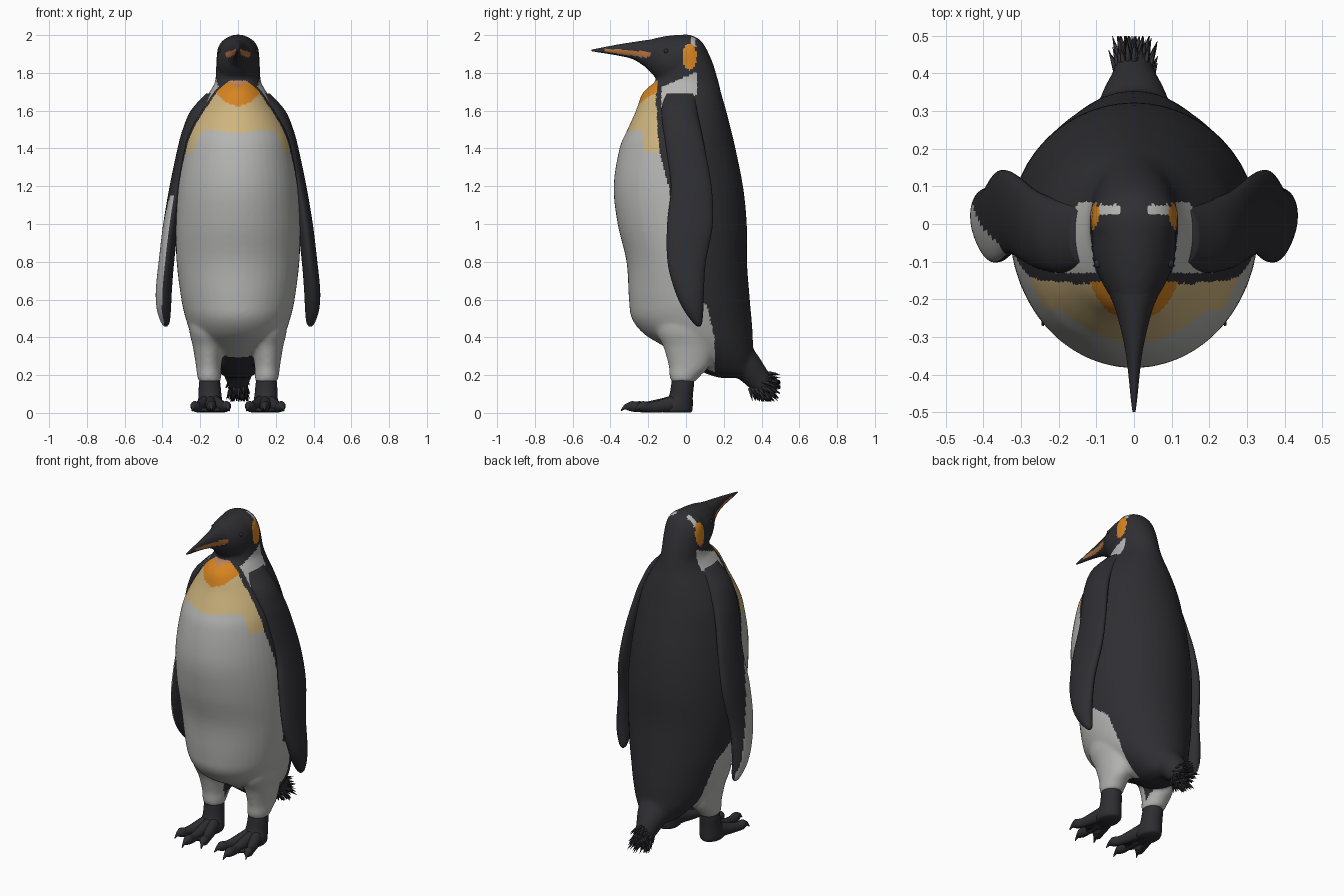
import bpy, bmesh, math, random
from mathutils import Vector

if "Cube" in bpy.data.objects:
    bpy.data.objects.remove(bpy.data.objects["Cube"])

random.seed(4)

# ---- materials
COLOURS = {
    "black_feather": (0.028, 0.028, 0.033), "pale_feather": (0.46, 0.46, 0.45),
    "cream": (0.62, 0.46, 0.21), "orange": (0.68, 0.23, 0.015),
    "throat_tan": (0.50, 0.22, 0.10), "bill_orange": (0.45, 0.17, 0.05),
    "foot_black": (0.027, 0.027, 0.031),
}
MATS, IDX = [], {}
for i, (name, c) in enumerate(COLOURS.items()):
    m = bpy.data.materials.new(name)
    m.diffuse_color = (*c, 1)
    m.use_nodes = True
    m.node_tree.nodes["Principled BSDF"].inputs["Base Color"].default_value = m.diffuse_color
    MATS.append(m)
    IDX[name] = i


# ---- helpers
def spline(rows, sub):
    """Catmull-Rom through rows of equal length."""
    out = []
    for i in range(len(rows) - 1):
        p0, p1 = rows[max(i - 1, 0)], rows[i]
        p2, p3 = rows[i + 1], rows[min(i + 2, len(rows) - 1)]
        for k in range(sub):
            t = k / sub
            out.append([0.5 * (2 * b + (c - a) * t + (2 * a - 5 * b + 4 * c - d) * t * t
                               + (3 * b - a - 3 * c + d) * t ** 3)
                        for a, b, c, d in zip(p0, p1, p2, p3)])
    return out + [list(rows[-1])]


def sweep(bm, rings, n=32):
    """Skin rings given as (centre, half axis u, half axis v), capped."""
    prev = None
    for k, (c, u, v) in enumerate(rings):
        ring = [bm.verts.new(c + u * math.cos(2 * math.pi * j / n) + v * math.sin(2 * math.pi * j / n))
                for j in range(n)]
        if prev:
            for j in range(n):
                bm.faces.new((prev[j], prev[(j + 1) % n], ring[(j + 1) % n], ring[j]))
        if k in (0, len(rings) - 1):
            bm.faces.new(ring)
        prev = ring


def stack(bm, rows, n=32, sub=5, side=1):
    """Horizontal ellipses: rows of (z, y_front, y_back, x_centre, half_width)."""
    sweep(bm, [(Vector((side * x, (f + b) / 2, z)), Vector((w, 0, 0)), Vector((0, (b - f) / 2, 0)))
               for z, f, b, x, w in spline(rows, sub)], n)


def along_y(bm, rows, n=32, sub=5):
    """Upright ellipses: rows of (y, z_top, z_bottom, half_width)."""
    sweep(bm, [(Vector((0, y, (t + b) / 2)), Vector((w, 0, 0)), Vector((0, 0, (t - b) / 2)))
               for y, t, b, w in spline(rows, sub)], n)


def tube(bm, rows, n=12, sub=4):
    """Flattened tube: rows of (x, y, z, half_width, half_height)."""
    pts = spline(rows, sub)
    axis = (Vector(pts[-1][:3]) - Vector(pts[0][:3])).normalized()
    u = axis.cross(Vector((0, 0, 1))).normalized()
    v = u.cross(axis)
    sweep(bm, [(Vector(p[:3]), u * p[3], v * p[4]) for p in pts], n)


def finish(name, bm, rule, remesh=None):
    bmesh.ops.recalc_face_normals(bm, faces=bm.faces)
    me = bpy.data.meshes.new(name)
    bm.to_mesh(me)
    bm.free()
    ob = bpy.data.objects.new(name, me)
    bpy.context.collection.objects.link(ob)
    if remesh:
        r = ob.modifiers.new("fuse", 'REMESH')
        r.mode, r.voxel_size = 'VOXEL', remesh
        s = ob.modifiers.new("soften", 'SMOOTH')
        s.factor, s.iterations = 0.5, 8
        dg = bpy.context.evaluated_depsgraph_get()
        me = bpy.data.meshes.new_from_object(ob.evaluated_get(dg))
        ob.modifiers.clear()
        ob.data = me
    me.materials.clear()
    for m in MATS:
        me.materials.append(m)
    for p in me.polygons:
        p.material_index = IDX[rule(p.center, p.normal)]
        p.use_smooth = True
    return ob


def lerp_table(tab, t):
    for (a, p), (b, q) in zip(tab, tab[1:]):
        if t <= b:
            return p + (q - p) * max(0, (t - a) / (b - a))
    return tab[-1][1]


# ---- body: torso, neck, head, thighs and tail root fused together
bm = bmesh.new()
TORSO = [(.185, .18, .34, .05), (.21, .10, .36, .10), (.25, .04, .36, .14), (.30, -.03, .36, .18),
         (.36, -.13, .355, .22), (.42, -.225, .353, .25), (.50, -.287, .347, .277), (.60, -.302, .338, .30),
         (.80, -.315, .323, .325), (1.0, -.362, .322, .33), (1.2, -.383, .302, .317), (1.4, -.352, .262, .288),
         (1.5, -.31, .238, .262), (1.6, -.265, .213, .213), (1.68, -.237, .19, .163), (1.72, -.205, .18, .138),
         (1.76, -.16, .17, .12), (1.85, -.125, .143, .115), (1.92, -.10, .112, .11), (1.96, -.08, .088, .092),
         (1.985, -.05, .06, .062), (2.003, -.02, .02, .02)]
stack(bm, [(z, f, b, 0, w) for z, f, b, w in TORSO], 48)
HEAD = [(-.24, 1.962, 1.855, .04), (-.21, 1.97, 1.825, .053), (-.16, 1.985, 1.775, .083),
        (-.1, 1.996, 1.74, .107), (-.02, 2.003, 1.74, .113), (.03, 1.99, 1.76, .10)]
along_y(bm, HEAD)
THIGH = [(.62, -.12, .10, .17, .09), (.45, -.16, .15, .16, .10), (.35, -.12, .15, .157, .082),
         (.25, -.092, .125, .155, .068), (.20, -.088, .08, .153, .064), (.165, -.08, .05, .15, .058)]
for s in (1, -1):
    stack(bm, THIGH, side=s)
tube(bm, [(0, .22, .34, .12, .11), (0, .33, .24, .09, .08), (0, .39, .17, .06, .065), (0, .43, .13, .05, .05)], 24)

EDGE = [(0, .15), (.4, .15), (.57, .11), (.66, 0), (.9, -.05), (1.2, -.09), (1.38, -.14), (1.65, -.16), (1.76, -.15)]
CREAM_EDGE = [(0, 1.48), (.17, 1.50), (.20, 1.48), (.24, 1.38), (.4, 1.36)]


def body_rule(c, n):
    x, y, z = abs(c.x), c.y, c.z
    if z > 1.76 and x > .04:                       # ear patch and streak above it
        if ((y - .018) / .038) ** 2 + ((z - 1.885) / .07) ** 2 < 1 and x > .07:
            return "orange"
        if .025 < y < .052 and z > 1.94:
            return "pale_feather"
    if x > .07 and -.13 < y < .06:                 # pale neck side
        low = 1.57 if y < -.075 else 1.68
        if low < z < 1.77 + .42 * y + .01:
            return "pale_feather"
    if z > 1.76 or y > lerp_table(EDGE, z):
        return "black_feather"
    if z < .33 and x < .09 and y > -.02:           # under the rump
        return "black_feather"
    if z > 1.725 + x * .4:
        return "throat_tan"
    if z > 1.625 + 5.0 * x * x:
        return "orange"
    return "cream" if z > lerp_table(CREAM_EDGE, x) else "pale_feather"


finish("body", bm, body_rule, remesh=.0105)

# ---- bill with coloured side plates
bm = bmesh.new()
along_y(bm, [(-.5, 1.923, 1.915, .004), (-.46, 1.931, 1.908, .009), (-.42, 1.939, 1.902, .013),
             (-.35, 1.952, 1.89, .021), (-.28, 1.963, 1.872, .035), (-.22, 1.972, 1.835, .052),
             (-.17, 1.978, 1.80, .074)], 40, 8)


def bill_rule(c, n):
    t = (c.y + .43) / .25
    mid = 1.921 - .028 * t
    return "bill_orange" if 0 < t < 1 and abs(c.z - mid) < .007 + .012 * t * (1.6 - t) else "black_feather"


finish("bill", bm, bill_rule)

# ---- eyes
for s in (1, -1):
    bm = bmesh.new()
    bmesh.ops.create_uvsphere(bm, u_segments=12, v_segments=8, radius=.012)
    bmesh.ops.translate(bm, verts=bm.verts, vec=(s * .094, -.105, 1.915))
    finish("eye", bm, lambda c, n: "foot_black")

# ---- flippers: rows of (z, x_outer, x_inner, y_front, y_back)
FLIPPER = [(1.69, .17, .08, -.11, .05), (1.6, .25, .13, -.13, .06), (1.5, .293, .20, -.12, .08),
           (1.4, .32, .24, -.105, .10), (1.2, .362, .285, -.08, .135), (1.0, .396, .315, -.10, .142),
           (.8, .42, .338, -.098, .105), (.65, .435, .35, -.06, .095), (.55, .43, .355, -.015, .092),
           (.48, .408, .362, .035, .086), (.458, .39, .375, .058, .076)]
for s in (1, -1):
    bm = bmesh.new()
    stack(bm, [(z, f, b, (o + i) / 2, (o - i) / 2) for z, o, i, f, b in FLIPPER], 40, 8, s)

    def flipper_rule(c, n):
        pale = c.x < 0 and n.x < -.3 and c.z < 1.15 and c.y < .09 - (c.z - .5) * .22
        return "pale_feather" if pale else "black_feather"

    finish("flipper", bm, flipper_rule)

# ---- feet: shank, three clawed toes and webs
for s in (1, -1):
    bm = bmesh.new()
    stack(bm, [(.20, -.072, .04, .15, .05), (.15, -.078, .042, .15, .057), (.09, -.09, .036, .148, .061),
               (.05, -.12, .036, .147, .066), (.015, -.13, .034, .147, .064), (.003, -.12, .025, .147, .055)], 28, 4, s)
    for tx, ty in ((.243, -.27), (.14, -.345), (.045, -.295)):
        bx, by = .147 + (tx - .147) * .25, -.06

        def at(t, z, w, h):
            return (s * (bx + (tx - bx) * t), by + (ty - by) * t, z, w, h)

        tube(bm, [at(0, .05, .035, .045), at(.35, .036, .03, .034), at(.6, .03, .024, .028),
                  at(.78, .034, .026, .029), at(.87, .032, .017, .02), at(.93, .03, .009, .012),
                  at(1, .012, .003, .004)], 14)
    web = [(.10, -.05), (.195, -.05), (.212, -.19), (.18, -.20), (.142, -.24), (.108, -.205), (.073, -.205)]
    lower = [bm.verts.new((s * x, y, .008)) for x, y in web]
    upper = [bm.verts.new((s * x, y, .026)) for x, y in web]
    bm.faces.new(lower)
    bm.faces.new(upper)
    for j in range(len(web)):
        k = (j + 1) % len(web)
        bm.faces.new((lower[j], lower[k], upper[k], upper[j]))
    for v in bm.verts:
        v.co.z = max(v.co.z, 0)
    ob = finish("foot", bm, lambda c, n: "foot_black")

# ---- tail tuft: many small spikes
bm = bmesh.new()
for i in range(170):
    a, r, d = random.uniform(0, 2 * math.pi), math.sqrt(random.random()), random.uniform(-.03, .03)
    base = Vector((.045 * r * math.cos(a), .40 + d + .042 * r * math.sin(a), .15 - d + .042 * r * math.sin(a)))
    way = Vector((.35 * r * math.cos(a), .75 + .5 * r * math.sin(a), -.6 + .5 * r * math.sin(a))).normalized()
    tip = base + way * random.uniform(.05, .085)
    tip.y, tip.z = min(tip.y, .5), max(tip.z, .06)
    u = way.orthogonal().normalized() * .009
    v = way.cross(u)
    sweep(bm, [(base, u, v), (base.lerp(tip, .5), u * .7, v * .7), (tip, u * .08, v * .08)], 5)
finish("tail_feathers", bm, lambda c, n: "black_feather")
